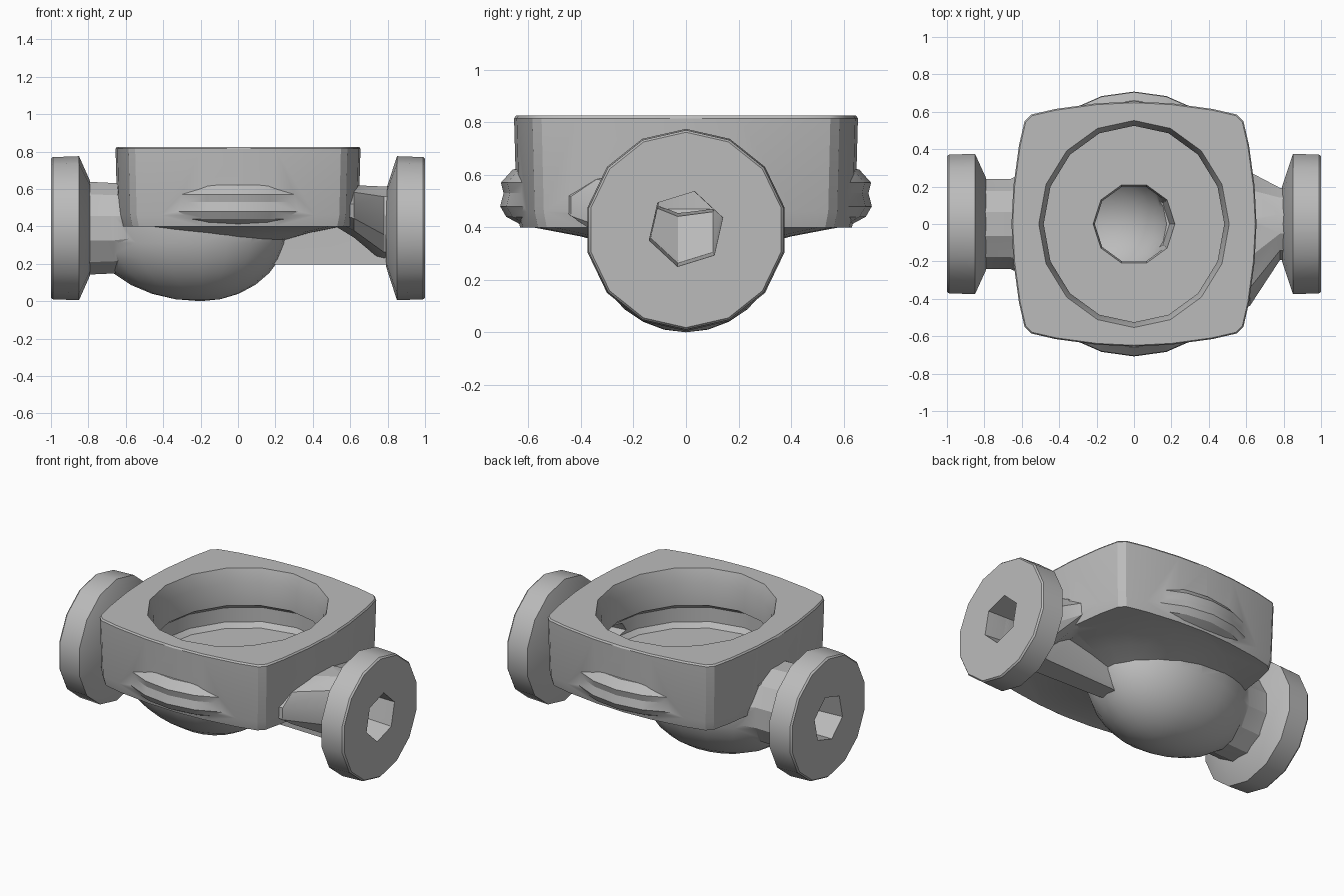
import bpy
import bmesh
from math import cos, sin, tau, radians

cube = bpy.data.objects.get("Cube")
if cube:
    bpy.data.objects.remove(cube, do_unlink=True)

metal = bpy.data.materials.new("cast_grey")
metal.use_nodes = True
GREY = (0.5, 0.5, 0.5, 1)
metal.diffuse_color = GREY
metal.node_tree.nodes["Principled BSDF"].inputs["Base Color"].default_value = GREY


def finish(name, bm):
    bmesh.ops.recalc_face_normals(bm, faces=bm.faces)
    mesh = bpy.data.meshes.new(name)
    bm.to_mesh(mesh)
    bm.free()
    mesh.materials.append(metal)
    ob = bpy.data.objects.new(name, mesh)
    bpy.context.collection.objects.link(ob)
    return ob


def skin(name, rings):
    """Closed solid through a list of rings with equal point counts."""
    bm = bmesh.new()
    loops = [[bm.verts.new(p) for p in ring] for ring in rings]
    n = len(loops[0])
    for a, b in zip(loops, loops[1:]):
        for i in range(n):
            j = (i + 1) % n
            bm.faces.new((a[i], a[j], b[j], b[i]))
    bm.faces.new(loops[0])
    bm.faces.new(loops[-1])
    return finish(name, bm)


def lathe(name, profile, sides, sx=1.0):
    """Upright turned solid from (radius, height) points."""
    return skin(name, [[(r * sx * cos(tau * i / sides), r * sin(tau * i / sides), z)
                        for i in range(sides)] for r, z in profile])


def pipe(name, sections, sides, turn=0.0):
    """Solid along x from (x, y centre, z centre, y radius, z radius) sections."""
    return skin(name, [[(x, cy + ry * cos(tau * i / sides + turn),
                         cz + rz * sin(tau * i / sides + turn))
                        for i in range(sides)] for x, cy, cz, ry, rz in sections])


def bowl_shape(name, scale, top):
    """Half egg, longer towards the inlet, with a flat lid."""
    bm = bmesh.new()
    bmesh.ops.create_uvsphere(bm, u_segments=20, v_segments=14, radius=1)
    for v in bm.verts:
        v.co.x = -0.2 + v.co.x * scale * (0.6 if v.co.x < 0 else 0.47)
        v.co.y *= 0.375 * scale
        v.co.z = 0.4 + v.co.z * 0.4 * scale if v.co.z < -0.01 else top
    lid = [v for v in bm.verts if v.co.z == top]
    bmesh.ops.convex_hull(bm, input=bm.verts[:])
    bmesh.ops.delete(bm, geom=[v for v in lid if v.is_valid and not v.link_faces],
                     context='VERTS')
    bmesh.ops.dissolve_limit(bm, angle_limit=0.01, verts=bm.verts[:], edges=bm.edges[:])
    return finish(name, bm)


def combine(target, tools, operation):
    """Apply booleans to the target and remove the tools."""
    for tool in tools:
        mod = target.modifiers.new(tool.name, 'BOOLEAN')
        mod.object, mod.operation, mod.solver = tool, operation, 'EXACT'
    bpy.context.view_layer.update()
    graph = bpy.context.evaluated_depsgraph_get()
    mesh = bpy.data.meshes.new_from_object(target.evaluated_get(graph))
    target.modifiers.clear()
    target.data = mesh
    for tool in tools:
        bpy.data.objects.remove(tool, do_unlink=True)


# Collar: square with bowed sides and rounded corners
quarter = [(0.655, 0), (0.645, 0.2), (0.615, 0.42), (0.585, 0.55),
           (0.55, 0.585), (0.42, 0.615), (0.2, 0.645)]
outline = []
for k in range(4):
    c, s = round(cos(tau * k / 4)), round(sin(tau * k / 4))
    outline += [(x * c - y * s, x * s + y * c) for x, y in quarter]
body = skin("valve_body", [[(x * f, y * f, z) for x, y in outline]
                           for f, z in ((0.965, 0.4), (0.985, 0.46), (1, 0.815), (0.99, 0.825))])

# Bulging belt around the collar and the shallow cone beneath it
belt = lathe("belt", [(0.62, 0.405), (0.685, 0.44), (0.708, 0.48), (0.695, 0.53),
                      (0.705, 0.57), (0.66, 0.62), (0.6, 0.63)], 24, 0.945)
under = lathe("under_cone", [(0.2, 0.31), (0.4, 0.365), (0.6, 0.403), (0.6, 0.43)], 24, 0.97)
bowl = bowl_shape("bowl", 1.0, 0.43)

# Necks to both flanges
left_neck = pipe("outlet_neck", [(0.87, 0, 0.41, 0.2, 0.21), (0.78, 0, 0.41, 0.2, 0.21),
                                 (0.62, -0.08, 0.48, 0.37, 0.145),
                                 (0.5, -0.08, 0.51, 0.42, 0.1)], 12, tau / 24)
right_neck = pipe("inlet_neck", [(-0.87, 0, 0.39, 0.25, 0.26), (-0.66, 0, 0.39, 0.25, 0.25),
                                 (-0.5, 0, 0.4, 0.32, 0.22)], 12, tau / 24)

# Thin web below the outlet neck
rib = skin("rib", [[(x, -w, 0.195), (x, w, 0.195), (x, w, 0.42), (x, -w, 0.42)]
                   for x, w in ((0.12, 0.04), (0.22, 0.06), (0.7, 0.075), (0.87, 0.11))])
combine(body, [belt, under, bowl, left_neck, right_neck, rib], 'UNION')


def cutters():
    """Inner cavities: chamber, seat opening, bowl and both ports."""
    return [
        lathe("chamber", [(0.56, 0.44), (0.585, 0.47), (0.585, 0.56), (0.525, 0.6),
                          (0.525, 0.74), (0.565, 0.86)], 16, 0.92),
        lathe("seat", [(0.19, 0.3), (0.225, 0.47)], 10),
        bowl_shape("bowl_cavity", 0.84, 0.395),
        pipe("outlet_port", [(1.1, 0, 0.39, 0.15, 0.15), (0.8, 0, 0.4, 0.14, 0.14),
                             (0.65, 0, 0.5, 0.14, 0.06), (0.45, 0, 0.51, 0.14, 0.05)], 6, 0.3),
        pipe("inlet_port", [(-1.1, 0, 0.39, 0.15, 0.15), (-0.8, 0, 0.38, 0.14, 0.14),
                            (-0.5, 0, 0.3, 0.14, 0.09)], 6, 0.3),
    ]


combine(body, cutters(), 'DIFFERENCE')
parts = [body]

# Flanges with a tapered back and an open port
for name, side, root in (("left_flange", 1, 0.2), ("right_flange", -1, 0.25)):
    flange = pipe(name, [(side * x, 0, 0.39, r, r) for x, r in
                         ((0.79, root), (0.85, 0.385), (0.99, 0.38), (1.0, 0.372))], 14, tau / 28)
    tools = cutters()
    combine(flange, tools, 'DIFFERENCE')
    parts.append(flange)

# Soft shading with crisp edges
bpy.ops.object.select_all(action='DESELECT')
for ob in parts:
    ob.select_set(True)
bpy.context.view_layer.objects.active = body
bpy.ops.object.shade_smooth_by_angle(angle=radians(28))
